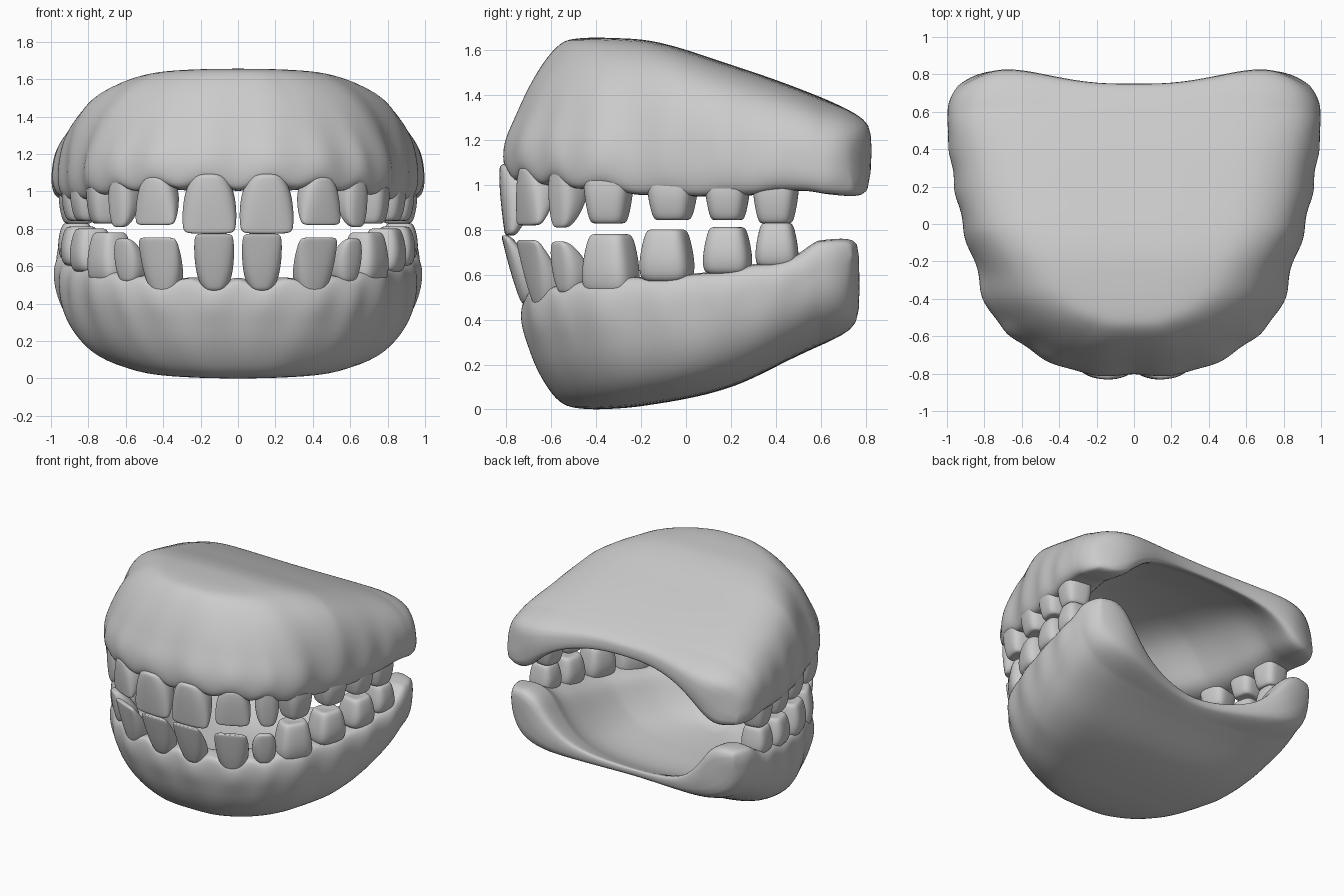
import bpy, bmesh, math
from mathutils import Vector as V

if "Cube" in bpy.data.objects:
    bpy.data.objects.remove(bpy.data.objects["Cube"])


def spline(pts, n):
    """Catmull-Rom through 3D points, start mirrored over x = 0."""
    p = [V(q) for q in pts]
    p = [V((-p[1].x, p[1].y, p[1].z))] + p + [p[-1] * 2 - p[-2]]
    out = []
    for i in range(1, len(p) - 2):
        a, b, c, d = p[i - 1:i + 3]
        for k in range(n):
            t = k / n
            out.append(0.5 * (2 * b + (c - a) * t + (2 * a - 5 * b + 4 * c - d) * t * t
                              + (3 * b - a - 3 * c + d) * t ** 3))
    return out + [p[-2]]


def ev(pts, x):
    """Smooth 1D lookup through (x, value) pairs."""
    x = min(max(x, pts[0][0]), pts[-1][0])
    sl = [(b[1] - a[1]) / (b[0] - a[0]) for a, b in zip(pts, pts[1:])]
    m = [sl[0]] + [(a + b) / 2 for a, b in zip(sl, sl[1:])] + [sl[-1]]
    for i in range(len(sl)):
        if x <= pts[i + 1][0]:
            h = pts[i + 1][0] - pts[i][0]
            t = (x - pts[i][0]) / h
            return ((2 * t**3 - 3 * t * t + 1) * pts[i][1] + (t**3 - 2 * t * t + t) * h * m[i]
                    + (3 * t * t - 2 * t**3) * pts[i + 1][1] + (t**3 - t * t) * h * m[i + 1])


def finish(bm, name, level, mirror=False):
    bmesh.ops.recalc_face_normals(bm, faces=bm.faces)
    for f in bm.faces:
        f.smooth = True
    me = bpy.data.meshes.new(name)
    bm.to_mesh(me)
    bm.free()
    ob = bpy.data.objects.new(name, me)
    bpy.context.collection.objects.link(ob)
    if mirror:
        ob.modifiers.new("mirror", 'MIRROR').use_clip = True
    s = ob.modifiers.new("smooth", 'SUBSURF')
    s.levels = s.render_levels = level


# Gum cross-section: reach from spine (front, back), height fraction,
# bulge weight, scallop weight; first nine outer shell, rest inner vault
SECTION = [
    (0, 0, 1, 0, 0), (.2, .24, 1, 0, 0), (.4, .48, .99, 0, 0), (.57, .7, .955, 0, 0),
    (.72, .87, .83, 0, 0), (.85, .955, .65, .2, 0), (.93, .99, .47, .6, 0),
    (.985, 1, .3, 1, .2), (1, 1, .14, 1, .6), (.975, .975, .02, .8, 1),
    (.89, .92, 0, .2, .6), (.75, .82, 0, 0, .2), (.6, .72, .13, 0, 0),
    (.5, .64, .42, 0, 0), (.36, .5, .77, 0, 0), (.2, .28, .95, 0, 0), (0, 0, 1, 0, 0)]
PULL = {3: .9, 4: 1, 5: .9, 6: .6, 7: .2}


def gum(name, arch, teeth, spine, base, crest, vault, sgn, cap, flare, pull):
    # running length along the arch and each tooth's place on it
    arc = [0]
    for a, b in zip(arch, arch[1:]):
        arc.append(arc[-1] + (b - a).length)
    spots = []
    for t in teeth:
        i = min(range(len(arch)), key=lambda k: (arch[k] - V((t[1], t[2], 0))).length)
        spots.append((arc[i], t[3]))
    rings = []
    for o, s in zip(arch, arc):
        g = min(1, sum(math.exp(-((s - c) / (.42 * w)) ** 2) for c, w in spots))
        b = min(max((o.y + .75) / .7, 0), 1)
        sp = V((0, ev(spine, o.y), 0))
        ln = (o - sp).length
        zc = ev(crest, o.y)
        ctl = []
        for k, (tf, tb, fr, bulge, scal) in enumerate(SECTION):
            t = tf + (tb - tf) * b + .018 * bulge * g / ln + pull * PULL.get(k, 0) * (1 - b)
            p = sp.lerp(o, t)
            end = ev(base if k < 9 else vault, p.y)
            p.z = zc + fr * (end - zc) + sgn * scal * g * (.06 - .05 * b)
            ctl.append(p)
        rings.append(spline(ctl, 2))
    # rounded rear end
    last = rings[-1]
    n = len(last)
    h = n // 2
    for f, sc in ((.25, .99), (.55, .96), (.85, .86), (1, .62)):
        ring = []
        for j, p in enumerate(last):
            mid = (p + last[n - 1 - j]) / 2
            q = mid + (p - mid) * sc
            t = min(1, p.x / arch[-1].x)
            y0 = q.y
            q.y += f * (cap + flare * math.sin(math.pi * t * t) + .05 * t ** 8)
            q.x -= .055 * f * f * t ** 8
            # keep following the slope of the outer shell
            q.z += max(0, 1 - min(j, n - 1 - j) / h) * (ev(base, q.y) - ev(base, y0))
            ring.append(q)
        rings.append(ring)
    bm = bmesh.new()
    vs = [[bm.verts.new(p) for p in r] for r in rings]
    for a, b in zip(vs, vs[1:]):
        for j in range(n - 1):
            bm.faces.new((a[j], a[j + 1], b[j + 1], b[j]))
    e = vs[-1]
    for j in range(h):
        quad = [e[j], e[j + 1], e[n - 2 - j], e[n - 1 - j]]
        bm.faces.new(quad if j < h - 1 else [quad[0], quad[1], quad[3]])
    finish(bm, name, 1, True)


# Tooth profiles from root to tip: height fraction, width, depth
CUTTER = [(-.06, .35, .7), (.03, .68, .93), (.3, .92, 1), (.65, 1, .72), (.92, .97, .38), (1, .87, .24)]
FANG = [(-.1, .5, .7), (.02, .8, .95), (.3, 1, 1), (.65, .95, .75), (.9, .72, .45), (1, .45, .25)]
GRINDER = [(-.2, .8, .7), (0, 1, .92), (.35, .98, 1), (.75, .84, .87), (.94, .74, .74), (1, .6, .58)]


def tooth(jaw, arch, spec):
    kind, x, y, w, d, zg, zt, lean = spec
    i = min(range(1, len(arch) - 1), key=lambda k: (arch[k] - V((x, y, 0))).length)
    tan = (arch[i + 1] - arch[i - 1]).normalized()
    nrm = V((tan.y, -tan.x, 0))
    grind = "molar" in kind
    prof = GRINDER if grind else FANG if kind == "canine" else CUTTER
    e = .6 if grind else .72
    for side, sx in (("right", 1), ("left", -1)):
        bm = bmesh.new()
        rings = []
        for f, ws, ds in prof:
            off = lean * f + (0 if grind else .7 * (1 - ds) * d / 2)
            ring = []
            for k in range(16):
                a = math.tau * (k + .5) / 16
                c, s = math.cos(a), math.sin(a)
                p = (V((x, y, 0)) + tan * math.copysign(abs(c) ** e, c) * w * ws / 2
                     + nrm * (math.copysign(abs(s) ** e, s) * d * ds / 2 + off))
                ring.append(bm.verts.new((sx * p.x, p.y, zg + (zt - zg) * f)))
            rings.append(ring)
        for a, b in zip(rings, rings[1:]):
            for k in range(16):
                bm.faces.new((a[k], a[(k + 1) % 16], b[(k + 1) % 16], b[k]))
        bm.faces.new(rings[0])
        # biting face, slightly dished on the grinders
        mid = sum((v.co for v in rings[-1]), V()) / 16
        mid.z += (zg - zt) * (.06 if grind else 0)
        c = bm.verts.new(mid)
        for k in range(16):
            bm.faces.new((rings[-1][k], rings[-1][(k + 1) % 16], c))
        finish(bm, f"{jaw}_{kind}_{side}", 2)


# kind, x, y, width, depth, gum height, tip height, outward lean
UPPER = [("central_incisor", .152, -.745, .298, .18, 1.08, .775, -.01),
         ("lateral_incisor", .425, -.66, .245, .17, 1.07, .82, 0),
         ("canine", .6, -.52, .17, .18, 1.08, .81, 0),
         ("premolar", .705, -.345, .22, .21, 1.05, .825, 0),
         ("first_molar", .785, -.06, .22, .22, 1.03, .84, 0),
         ("second_molar", .835, .185, .2, .22, 1.03, .84, 0),
         ("third_molar", .855, .4, .205, .21, 1.03, .825, 0)]
LOWER = [("central_incisor", .125, -.665, .22, .15, .48, .775, .1),
         ("lateral_incisor", .385, -.6, .235, .15, .46, .755, .08),
         ("canine", .555, -.49, .17, .17, .53, .748, .05),
         ("premolar", .685, -.335, .25, .21, .55, .785, 0),
         ("first_molar", .785, -.085, .24, .22, .6, .805, 0),
         ("second_molar", .84, .185, .22, .22, .63, .815, 0),
         ("third_molar", .865, .405, .195, .2, .66, .833, 0)]

# Plan outlines of the two jaws, right half
up_arch = spline([(0, -.8, 0), (.25, -.79, 0), (.45, -.725, 0), (.63, -.61, 0), (.77, -.46, 0),
                  (.825, -.27, 0), (.885, -.08, 0), (.935, .14, 0), (.965, .35, 0), (.993, .52, 0),
                  (.995, .61, 0)], 6)
low_arch = spline([(0, -.72, 0), (.25, -.71, 0), (.42, -.66, 0), (.61, -.55, 0), (.755, -.39, 0),
                   (.835, -.2, 0), (.9, 0, 0), (.94, .2, 0), (.965, .4, 0), (.97, .53, 0),
                   (.965, .61, 0)], 6)

# Upper jaw
gum("upper_gum", up_arch, UPPER,
    spine=[(-.8, -.3), (-.6, -.27), (-.3, -.12), (.1, .2), (.62, .68)],
    base=[(-.8, 1.655), (-.35, 1.655), (-.15, 1.64), (.2, 1.535), (.5, 1.43), (.7, 1.345), (.86, 1.25)],
    crest=[(-.8, 1.0), (-.5, .98), (-.2, .955), (.3, .955), (.52, .975), (.65, .955)],
    vault=[(-.5, 1.25), (-.2, 1.33), (.3, 1.33), (.75, 1.24)],
    sgn=1, cap=.08, flare=.12, pull=-.05)
for t in UPPER:
    tooth("upper", up_arch, t)

# Lower jaw
gum("lower_gum", low_arch, LOWER,
    spine=[(-.72, -.3), (-.54, -.27), (-.2, -.13), (.2, .18), (.61, .55)],
    base=[(-.7, 0), (-.4, 0), (-.2, .015), (.2, .1), (.5, .24), (.8, .38)],
    crest=[(-.72, .54), (-.5, .58), (0, .6), (.3, .645), (.5, .69), (.6, .75), (.65, .745)],
    vault=[(-.5, .27), (0, .24), (.35, .25), (.65, .36)],
    sgn=-1, cap=.08, flare=.1, pull=.02)
for t in LOWER:
    tooth("lower", low_arch, t)
